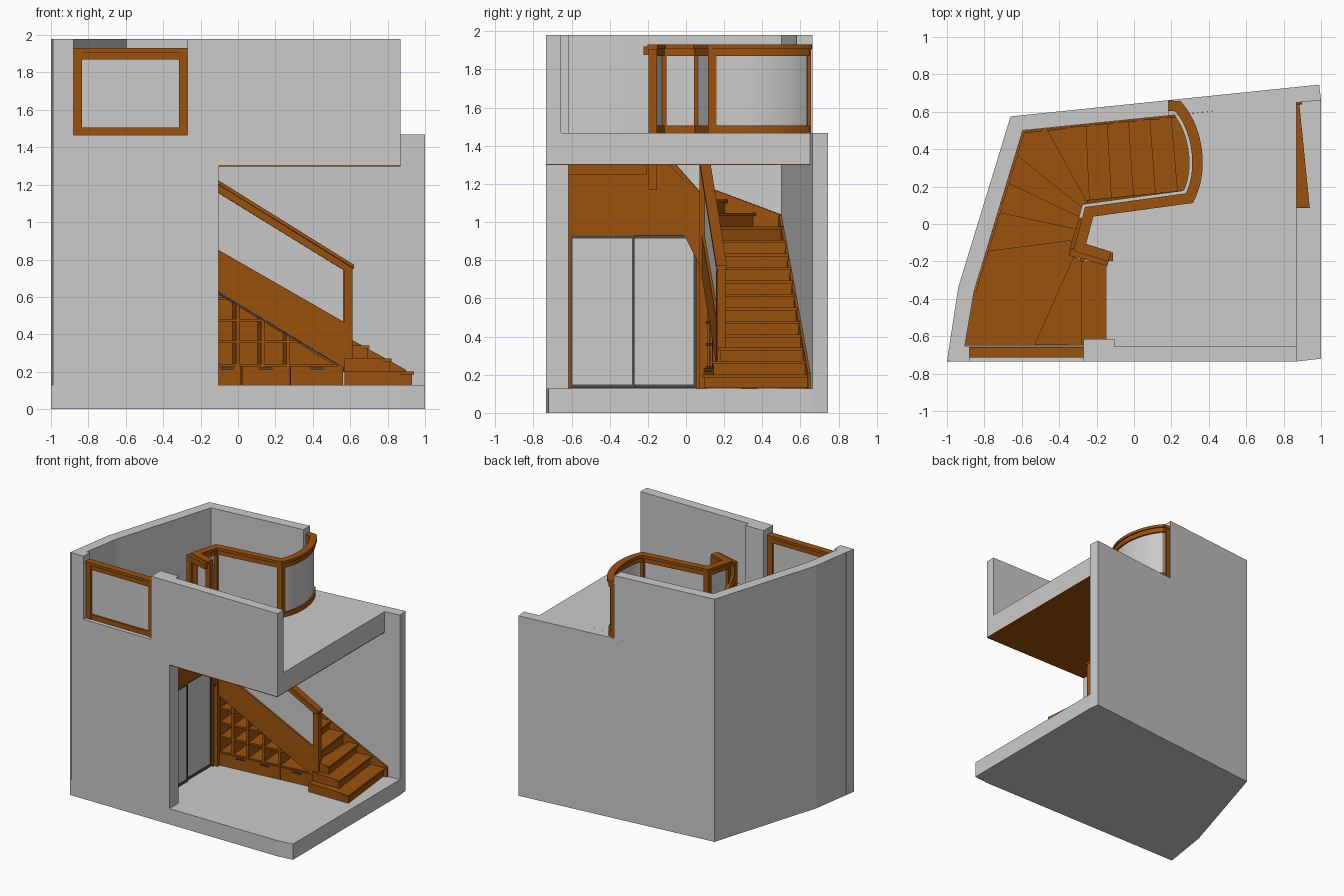
import bpy, bmesh, math
from mathutils import Vector

if "Cube" in bpy.data.objects:
    bpy.data.objects.remove(bpy.data.objects["Cube"])


def material(name, col):
    m = bpy.data.materials.new(name)
    m.diffuse_color = (*col, 1)
    m.use_nodes = True
    m.node_tree.nodes["Principled BSDF"].inputs["Base Color"].default_value = m.diffuse_color
    return m


WOOD = material("wood", (0.33, 0.085, 0.004))
DARK = material("dark_metal", (0.07, 0.07, 0.075))


def finish(name, bm, mat=None, smooth=False):
    bmesh.ops.recalc_face_normals(bm, faces=bm.faces)
    me = bpy.data.meshes.new(name)
    bm.to_mesh(me)
    bm.free()
    ob = bpy.data.objects.new(name, me)
    bpy.context.collection.objects.link(ob)
    if mat:
        me.materials.append(mat)
    if smooth:
        bpy.context.view_layer.objects.active = ob
        ob.select_set(True)
        bpy.ops.object.shade_smooth_by_angle(angle=math.radians(25))
        ob.select_set(False)
    return ob


def loft(name, lo, hi, mat=None):
    bm = bmesh.new()
    a = [bm.verts.new(p) for p in lo]
    b = [bm.verts.new(p) for p in hi]
    bm.faces.new(a)
    bm.faces.new(b)
    for i in range(len(a)):
        j = (i + 1) % len(a)
        bm.faces.new((a[i], a[j], b[j], b[i]))
    return finish(name, bm, mat)


def prism(name, poly, z0, z1, mat=None):
    return loft(name, [(x, y, z0) for x, y in poly], [(x, y, z1) for x, y in poly], mat)


def box(name, x0, x1, y0, y1, z0, z1, mat=None):
    return prism(name, [(x0, y0), (x1, y0), (x1, y1), (x0, y1)], z0, z1, mat)


def panel(name, a, b, pts, t0, t1, mat=None):
    """Upright (s, z) profile in the plane from a towards b, thick from t0 to t1 to its left."""
    u = (Vector(b) - Vector(a)).normalized()
    at = lambda s, z, t: (a[0] + u.x * s - u.y * t, a[1] + u.y * s + u.x * t, z)
    return loft(name, [at(s, z, t0) for s, z in pts], [at(s, z, t1) for s, z in pts], mat)


def rect(s0, s1, z0, z1):
    return [(s0, z0), (s1, z0), (s1, z1), (s0, z1)]


def offset(path, d):
    """Mitred offset to the right of the path."""
    ps = [Vector(p) for p in path]
    out = []
    for i, p in enumerate(ps):
        d1 = (p - ps[i - 1]).normalized() if i else (ps[1] - p).normalized()
        d2 = (ps[i + 1] - p).normalized() if i < len(ps) - 1 else d1
        n1, n2 = Vector((d1.y, -d1.x)), Vector((d2.y, -d2.x))
        m = (n1 + n2).normalized()
        out.append(tuple(p + m * d / max(m.dot(n1), 0.4)))
    return out


def strip(name, path, w, z0, z1, mat=None):
    bm = bmesh.new()
    rings = []
    for l, r in zip(offset(path, -w / 2), offset(path, w / 2)):
        rings.append([bm.verts.new((*p, z)) for p, z in ((l, z0), (r, z0), (r, z1), (l, z1))])
    for A, B in zip(rings, rings[1:]):
        for k in range(4):
            bm.faces.new((A[k], A[(k + 1) % 4], B[(k + 1) % 4], B[k]))
    bm.faces.new(rings[0])
    bm.faces.new(rings[-1])
    return finish(name, bm, mat, True)


def railing(name, path, posts):
    strip(name + "_cap", path, 0.056, 1.908, 1.93, WOOD)
    strip(name + "_top_rail", path, 0.036, 1.87, 1.908, WOOD)
    strip(name + "_bottom_rail", path, 0.036, 1.465, 1.505, WOOD)
    strip(name + "_glass", path, 0.01, 1.505, 1.87)
    for i, (x, y, z) in enumerate(posts):
        box(f"{name}_post_{i}", x - 0.022, x + 0.022, y - 0.022, y + 0.022, z, 1.908, WOOD)


# Ground slab and outer walls
prism("ground_slab", [(-1, -.735), (.87, -.735), (1, -.72), (1, .662), (.99, .745),
                      (-.66, .575), (-.94, -.34)], 0, .128)
prism("left_wall", [(-1, -.735), (-.94, -.34), (-.66, .575), (-.595, .5), (-.855, -.36), (-.905, -.655)], 0, 1.98)
prism("back_wall_low", [(-.66, .575), (.99, .745), (1, .662), (-.595, .5)], 0, 1.468)
prism("back_wall_high", [(-.66, .575), (.185, .662), (.185, .579), (-.595, .5)], 1.468, 1.98)
box("front_wall_lower", -.99, -.105, -.735, -.655, 0, 1.465)
box("front_wall_corner", -.99, -.88, -.735, -.655, 1.465, 1.98)
box("front_wall_upper", -.27, .87, -.735, -.655, 1.305, 1.98)
box("front_pillar", -.27, -.105, -.66, -.615, .1, 1.98)

# Upper floor, cut back along the curved gallery edge
P = [Vector(p) for p in ((.235, .63), (.35, .5), (.37, .27), (.295, .138))]
curve = []
for i in range(17):
    t = i / 16
    curve.append(tuple(P[0] * (1 - t) ** 3 + P[1] * 3 * t * (1 - t) ** 2 + P[2] * 3 * t * t * (1 - t) + P[3] * t ** 3))
gallery = [(.185, .632)] + curve + [(-.24, .065), (-.29, -.125), (-.13, -.175)]
edge = offset(gallery, .045)[2:-1]
floor = [(-.15, -.735), (.87, -.735), (.87, .65), (.22, .582)] + edge + [(-.15, -.21)]
prism("upper_floor", floor, 1.305, 1.468)
prism("wood_ceiling", floor, 1.298, 1.305, WOOD)

# Gallery railing and front window railing
railing("gallery_railing", gallery, [(.2, .632, 1.468), (.295, .138, 1.468), (-.24, .065, 1.468),
                                     (-.29, -.125, 1.468), (-.135, -.175, 1.17)])
railing("front_railing", [(-.88, -.685), (-.27, -.685)], [(-.857, -.685, 1.465), (-.293, -.685, 1.465)])

# Stair noses: inner and outer end of each, bottom to top
RISE = 1.34 / 19
noses = []
for i in range(1, 12):
    xi, xo = -.25 + .118 * (11 - i), -.27 + .114 * (11 - i)
    noses.append(((xi, .1 + .1 * (xi + .25)), (xo, .525 + .1 * (xo + .27))))
noses += [((-.256, .098), (-.48, .505)), ((-.27, .065), (-.637, .36)), ((-.285, .02), (-.683, .21)),
          ((-.31, -.04), (-.731, .05)), ((-.335, -.1), (-.794, -.16)), ((-.31, -.18), (-.52, -.65)),
          ((-.27, -.2), (-.27, -.65)), ((-.15, -.2), (-.15, -.65))]
corners = {12: [(-.595, .497)], 16: [(-.855, -.36), (-.905, -.65)]}
for i in range(1, 19):
    (a, b), (c, d) = noses[i - 1], noses[i]
    z = .13 + RISE * i
    va, vb = Vector(a), Vector(b)
    n = Vector(((vb - va).y, -(vb - va).x)).normalized() * .014
    tail = corners.get(i, []) + [d, c]
    front = [tuple(va + n), tuple(vb + n)]
    if i <= 3:  # bottom steps wrap round the newel
        y = (.085, .135, .17)[i - 1]
        front[0] = (a[0] + .01, y)
        a = (a[0], y + .01)
        tail = [d, (.57, .6), (.57, y + .01)]
    prism(f"riser_{i}", [a, b] + tail, z - RISE - (.02 if i > 1 else 0), z - .016, WOOD)
    prism(f"tread_{i}", front + tail, z - .016, z, WOOD)
box("landing_apron", -.27, -.15, -.62, -.205, 1.25, 1.385, WOOD)

# Wall skirts
panel("back_skirt", (-.595, .497), (.93, .654), [(0, .85), (0, 1.04), (1.5, .21), (1.5, .128), (1.3, .128)], -.012, .002, WOOD)
panel("left_skirt", (-.595, .497), (-.855, -.36), [(0, .85), (0, 1.04), (.895, 1.36), (.895, 1.15)], 0, .012, WOOD)

# Straight stair side: stringer, glass and handrail
A, B = (-.25, .1), (.75, .2)
panel("stringer", A, B, [(0, .934), (.865, .44), (.865, .2), (.815, .2), (.815, .225), (0, .718)], -.018, .012, WOOD)
panel("stringer_shadow_trim", A, B, [(0, .722), (.81, .236), (.81, .222), (0, .706)], -.012, .01, DARK)
panel("stair_glass", A, B, [(0, .93), (.84, .45), (.84, .74), (0, 1.26)], -.004, .004)
panel("handrail", A, B, [(0, 1.245), (.865, .715), (.865, .755), (0, 1.29)], -.018, .018, WOOD)
panel("handrail_cap", A, B, [(0, 1.29), (.872, .752), (.872, .772), (0, 1.312)], -.028, .028, WOOD)
panel("bottom_newel", A, B, rect(.818, .865, .2, .745), -.024, .022, WOOD)

# Winder side: stringer, glass and handrail up to the gallery
C = (-.325, -.14)
panel("winder_stringer", A, C, [(0, .72), (0, 1.13), (.25, 1.4), (.25, 1.2)], -.012, .012, WOOD)
panel("winder_glass", A, C, [(0, 1.13), (0, 1.28), (.25, 1.78), (.25, 1.4)], -.004, .004)
panel("winder_handrail", A, C, [(0, 1.245), (0, 1.31), (.25, 1.83), (.25, 1.765)], -.022, .022, WOOD)
box("corner_newel", -.272, -.235, .07, .11, .128, 1.31, WOOD)
panel("top_newel_rail", (-.34, -.15), (-.135, -.205), rect(0, .21, 1.875, 1.92), -.02, .02, WOOD)
box("top_newel", -.345, -.305, -.17, -.13, 1.25, 1.9, WOOD)

# Storage under the stairs: shelf grid and drawers
slope = lambda s: .715 - .605 * s
panel("shelf_back", A, B, [(0, .128), (.8, .128), (.8, .23), (0, .715)], .19, .2, WOOD)
for i, s in enumerate((.01, .125, .25, .385, .52)):
    panel(f"shelf_divider_{i}", A, B, rect(s - .009, s + .009, .22, slope(s) + .01), .0, .19, WOOD)
for i, z in enumerate((.235, .36, .475, .59)):
    panel(f"shelf_{i}", A, B, rect(0, (.72 - z) / .605, z - .007, z + .007), .003, .19, WOOD)
for i, (s0, s1) in enumerate(((0, .268), (.272, .53), (.534, .815))):
    panel(f"drawer_{i}", A, B, rect(s0, s1, .13, .232), -.006, .19, WOOD)
    m = (s0 + s1) / 2 + (.06 if i == 0 else 0)
    panel(f"drawer_handle_{i}", A, B, rect(m - .035, m + .035, .213, .222), -.016, -.005, DARK)

# Closet below the winders: panel over sliding glass doors
D, E = (-.27, -.62), (-.27, .2)
panel("closet_panel", D, E, [(0, .93), (.685, .93), (.685, 1.15), (.53, 1.3), (0, 1.3)], -.006, .02, WOOD)
panel("closet_jamb_front", D, E, rect(0, .014, .128, .93), -.006, .02, WOOD)
panel("closet_jamb_back", D, E, rect(.672, .69, .128, .93), -.006, .02, WOOD)
for i, (s0, s1, t) in enumerate(((.014, .35, -.004), (.335, .672, .008))):
    panel(f"door_glass_{i}", D, E, rect(s0, s1, .13, .93), t + .002, t + .006)
    for j, r in enumerate((rect(s0, s0 + .012, .13, .93), rect(s1 - .012, s1, .13, .93),
                           rect(s0, s1, .13, .15), rect(s0, s1, .915, .93))):
        panel(f"door_frame_{i}_{j}", D, E, r, t - .003, t + .01, DARK)
